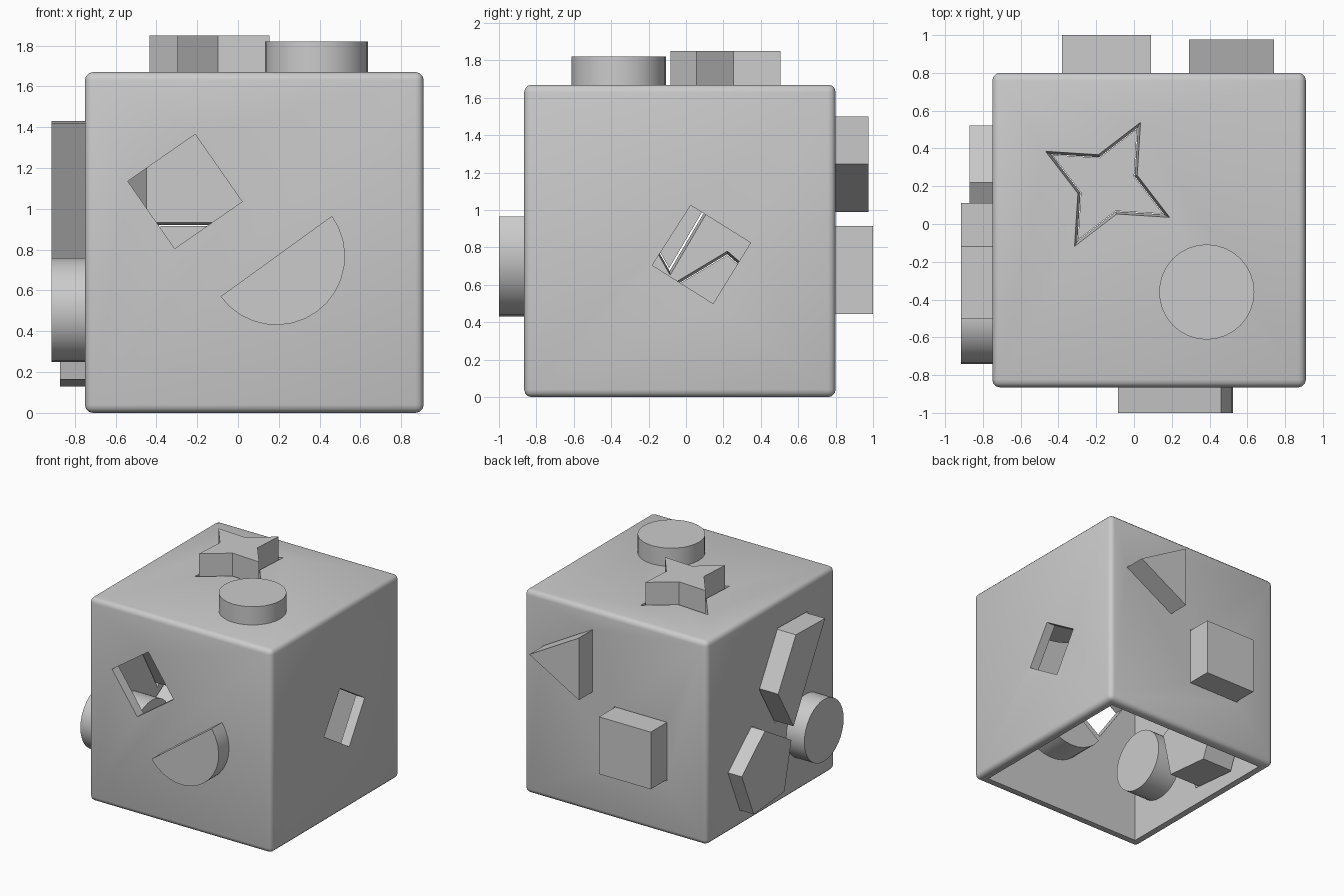
import bpy, bmesh, math
from mathutils import Vector

if "Cube" in bpy.data.objects:
    bpy.data.objects.remove(bpy.data.objects["Cube"])

DEPTH = 0.47      # length of every shape block
WALL = 0.08       # shell thickness
# face key: axis index and outer surface position, outward sign
FACES = {"left": (0, -0.75, -1), "right": (0, 0.91, 1), "front": (1, -0.865, -1),
         "back": (1, 0.80, 1), "top": (2, 1.67, 1)}


def finish(name, bm):
    bmesh.ops.recalc_face_normals(bm, faces=bm.faces[:])
    me = bpy.data.meshes.new(name)
    bm.to_mesh(me)
    bm.free()
    ob = bpy.data.objects.new(name, me)
    bpy.context.collection.objects.link(ob)
    return ob


def prism(name, pts, axis, d0, d1, s0=1.0, s1=1.0):
    """Extrude a 2D outline along an axis, scaling each end about its middle."""
    cu = sum(p[0] for p in pts) / len(pts)
    cv = sum(p[1] for p in pts) / len(pts)
    bm = bmesh.new()
    rings = []
    for d, s in ((d0, s0), (d1, s1)):
        ring = []
        for u, v in pts:
            co = [cu + (u - cu) * s, cv + (v - cv) * s]
            co.insert(axis, d)
            ring.append(bm.verts.new(co))
        rings.append(ring)
        bm.faces.new(ring)
    a, b = rings
    for i in range(len(pts)):
        j = (i + 1) % len(pts)
        bm.faces.new((a[i], a[j], b[j], b[i]))
    return finish(name, bm)


def box(name, lo, hi, bevel=0.0):
    bm = bmesh.new()
    bmesh.ops.create_cube(bm, size=1)
    lo, hi = Vector(lo), Vector(hi)
    bmesh.ops.scale(bm, vec=hi - lo, verts=bm.verts)
    bmesh.ops.translate(bm, vec=(lo + hi) / 2, verts=bm.verts)
    if bevel:
        bmesh.ops.bevel(bm, geom=bm.edges[:], offset=bevel, segments=3,
                        profile=0.5, affect='EDGES')
    return finish(name, bm)


def arc(cu, cv, r, n, start=0, sweep=360):
    """Points of a regular polygon, circle or part circle."""
    count = n if abs(sweep) == 360 else n + 1
    return [(cu + r * math.cos(math.radians(start + sweep * i / n)),
             cv + r * math.sin(math.radians(start + sweep * i / n))) for i in range(count)]


def rect(u0, u1, v0, v1):
    return [(u0, v0), (u1, v0), (u1, v1), (u0, v1)]


def cut(target, cutter):
    cutter.hide_render = True
    mod = target.modifiers.new("cut", 'BOOLEAN')
    mod.operation = 'DIFFERENCE'
    mod.solver = 'EXACT'
    mod.object = cutter
    bpy.context.view_layer.objects.active = target
    bpy.ops.object.modifier_apply(modifier=mod.name)
    bpy.data.objects.remove(cutter)


# four-pointed star outline
star = []
for k in range(4):
    for r, ang in ((0.333, 62 + 90 * k), (0.147, 107 + 90 * k)):
        a = math.radians(ang)
        star.append((-0.14 + r * math.cos(a), 0.21 + r * math.sin(a)))

# hollow box shell, open underneath
shell = box("sorter_box", (-0.75, -0.865, 0), (0.91, 0.80, 1.67), 0.04)
cut(shell, box("cavity", (-0.75 + WALL, -0.865 + WALL, -0.2),
               (0.91 - WALL, 0.80 - WALL, 1.67 - WALL)))

# blocks: name, outline, face, outer end, hole scale outside / inside (None = snug)
blocks = [
    ("star_block", star, "top", 1.85, (1.13, 1.01)),
    ("round_block_top", arc(0.385, -0.36, 0.252, 32), "top", 1.82, None),
    ("half_disc_block", arc(0.1875, 0.7675, 0.337, 16, 35.9, -180), "front", -1.0, None),
    ("cube_block", rect(-0.38, 0.09, 0.445, 0.915), "back", 1.0, (1.02, 1.08)),
    ("triangle_block", [(0.74, 1.245), (0.29, 1.5), (0.29, 0.99)], "back", 0.977, (1.01, 1.06)),
    ("trapezoid_block", [(-0.12, 1.43), (-0.5, 1.42), (-0.09, 0.69), (0.11, 1.03)],
     "left", -0.915, (1.03, 1.09)),
    ("pentagon_block", arc(0.19, 0.42, 0.34, 5, 85), "left", -0.872, (1.01, 1.07)),
    ("round_block_left", arc(-0.485, 0.505, 0.255, 32), "left", -0.915, None),
]
parts = [shell]
for name, pts, face, end, hole in blocks:
    axis, surf, n = FACES[face]
    if hole:
        cut(shell, prism("hole", pts, axis, surf + 0.01 * n, surf - (WALL + 0.01) * n, *hole))
    parts.append(prism(name, pts, axis, end, end - DEPTH * n))

# empty holes in the front and right walls
for face, pts in (
        ("front", [(-0.21, 1.365), (0.02, 1.035), (-0.31, 0.805), (-0.54, 1.135)]),
        ("right", [(0.025, 1.025), (0.345, 0.825), (0.145, 0.5), (-0.18, 0.705)])):
    axis, surf, n = FACES[face]
    cut(shell, prism("hole", pts, axis, surf + 0.1 * n, surf - 0.2 * n))

# smooth rounded surfaces, keep edges sharp
for ob in parts:
    bpy.ops.object.select_all(action='DESELECT')
    ob.select_set(True)
    bpy.context.view_layer.objects.active = ob
    bpy.ops.object.shade_smooth_by_angle(angle=math.radians(31))
